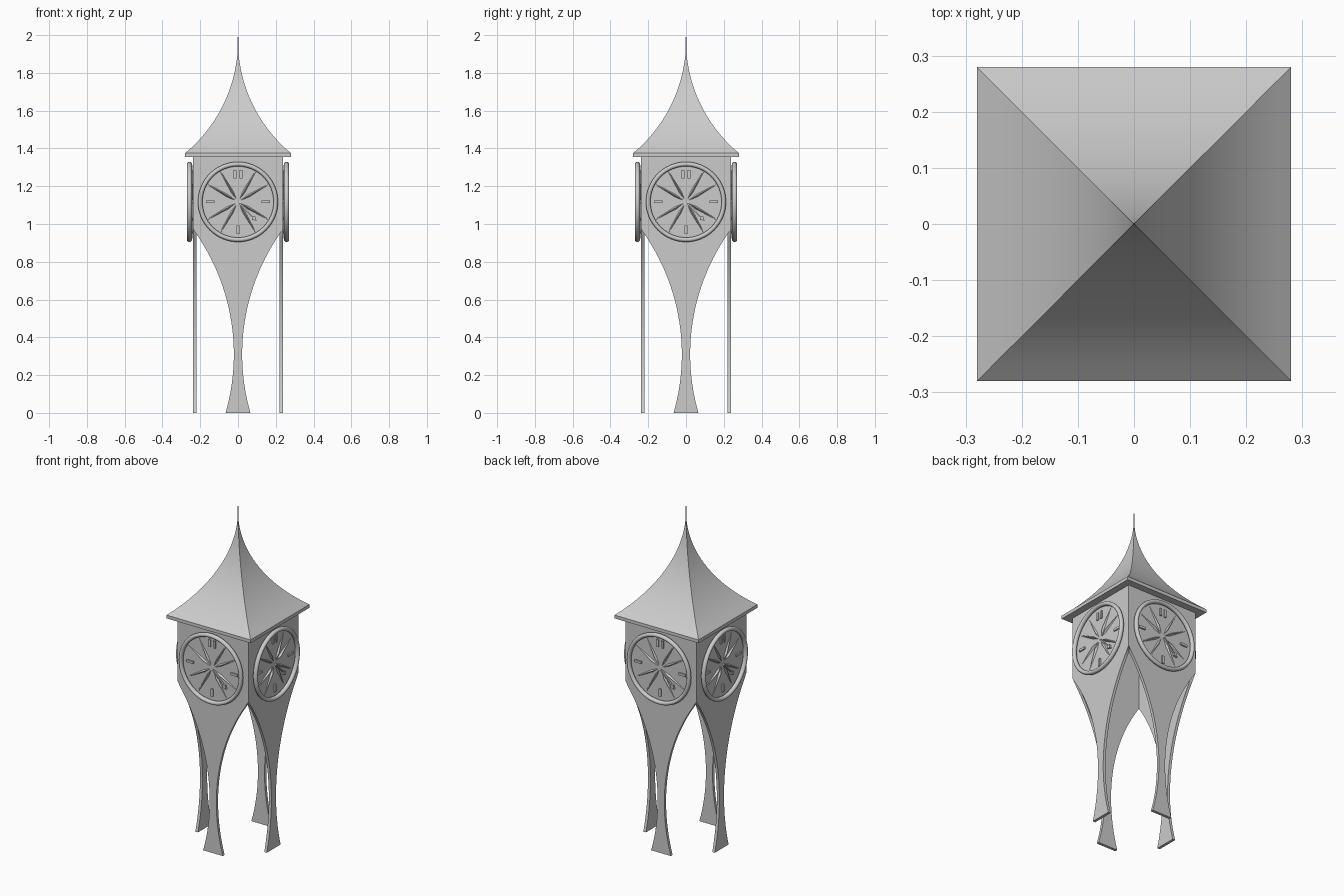
import bpy, bmesh, math
from mathutils import Matrix, Vector

cube = bpy.data.objects.get("Cube")
if cube:
    bpy.data.objects.remove(cube, do_unlink=True)

grey = bpy.data.materials.new("stone grey")
grey.use_nodes = True
grey.diffuse_color = (0.6, 0.6, 0.6, 1)
grey.node_tree.nodes["Principled BSDF"].inputs["Base Color"].default_value = grey.diffuse_color

HALF, THICK = 0.238, 0.017      # tower half width and wall thickness
EAVE, EAVE_Z, TIP = 0.28, 1.375, 1.97
CLOCK_Z, FACE_Y = 1.117, -0.242


def finish(name, bm, angle=30):
    bmesh.ops.recalc_face_normals(bm, faces=bm.faces)
    mesh = bpy.data.meshes.new(name)
    bm.to_mesh(mesh)
    bm.free()
    mesh.materials.append(grey)
    ob = bpy.data.objects.new(name, mesh)
    bpy.context.collection.objects.link(ob)
    bpy.ops.object.select_all(action='DESELECT')
    ob.select_set(True)
    bpy.context.view_layer.objects.active = ob
    bpy.ops.object.shade_smooth_by_angle(angle=math.radians(angle))
    return ob


def bridge(bm, loops):
    """Join vertex loops into a closed skin with caps."""
    for a, b in zip(loops, loops[1:]):
        n = len(a)
        for i in range(n):
            bm.faces.new((a[i], a[(i + 1) % n], b[(i + 1) % n], b[i]))
    bm.faces.new(loops[0])
    bm.faces.new(loops[-1])


def on_dial(points, y):
    return [Vector((x, y, CLOCK_Z + z)) for x, z in points]


def prism(bm, points, y0, y1):
    bridge(bm, [[bm.verts.new(p) for p in on_dial(points, y)] for y in (y0, y1)])


def turned(points, clock_angle):
    """Turn points drawn towards twelve clockwise round the dial."""
    rot = Matrix.Rotation(-clock_angle, 2)
    return [tuple(rot @ Vector(p)) for p in points]


def ridge(bm, points, angle, height):
    """Low faceted spike standing off the dial."""
    base = [bm.verts.new(p) for p in on_dial(turned(points, angle), FACE_Y)]
    peak = turned([(0, points[1][1])], angle)
    top = bm.verts.new(on_dial(peak, FACE_Y - height)[0])
    for i in range(len(base)):
        bm.faces.new((base[i], base[(i + 1) % len(base)], top))
    bm.faces.new(base)


# Roof: square eave slab running into a concave spire
bm = bmesh.new()
rise = TIP - EAVE_Z
radius = (rise ** 2 + EAVE ** 2) / (2 * EAVE)
profile = [(EAVE, 1.355), (EAVE, EAVE_Z)]
for i in range(1, 25):
    z = EAVE_Z + rise * i / 24
    w = radius - math.sqrt(radius ** 2 - (TIP - z) ** 2)
    profile.append((max(w, 0.002), z))
profile.append((0.001, 2.0))
corners = ((-1, -1), (1, -1), (1, 1), (-1, 1))
bridge(bm, [[bm.verts.new((sx * w, sy * w, z)) for sx, sy in corners] for w, z in profile])
finish("roof", bm)


# Wall panel that narrows into a flared leg, mitred at the corners
def wall():
    bm = bmesh.new()
    heights = [0.975 * i / 32 for i in range(33)]
    half = [(min(HALF, 0.022 + 1.12 - math.sqrt(1.12 ** 2 - (z - 0.31) ** 2)), z) for z in heights]
    half += [(HALF, 1.0), (HALF, 1.355)]
    loops = []
    for w, z in half:
        inner = min(w, HALF - THICK)
        loops.append([bm.verts.new(p) for p in ((-w, -HALF, z), (w, -HALF, z),
                      (inner, THICK - HALF, z), (-inner, THICK - HALF, z))])
    bridge(bm, loops)
    return finish("wall_and_leg", bm)


# Clock rim: rounded ring
def rim():
    bm = bmesh.new()
    rings = []
    for i in range(64):
        a = math.tau * i / 64
        ring = []
        for j in range(12):
            b = math.tau * j / 12
            r = 0.2 + 0.012 * math.cos(b)
            ring.append(bm.verts.new((r * math.sin(a), -0.257 + 0.0135 * math.sin(b),
                                      CLOCK_Z + r * math.cos(a))))
        rings.append(ring)
    for a, b in zip(rings, rings[1:] + rings[:1]):
        for j in range(12):
            bm.faces.new((a[j], a[(j + 1) % 12], b[(j + 1) % 12], b[j]))
    return finish("clock_rim", bm, 60)


def dial():
    bm = bmesh.new()
    circle = [(0.195 * math.sin(math.tau * i / 64), 0.195 * math.cos(math.tau * i / 64))
              for i in range(64)]
    prism(bm, circle, FACE_Y, -HALF + 0.005)
    return finish("clock_dial", bm)


# Long spikes at the hours between the quarters, plain blocks at the quarters
def markers():
    bm = bmesh.new()
    spike = [(0, 0.018), (0.007, 0.06), (0.002, 0.188), (-0.002, 0.188), (-0.007, 0.06)]
    for hour in range(12):
        angle = math.tau * hour / 12
        if hour % 3:
            ridge(bm, spike, angle, 0.012)
            continue
        for x in ((-0.016, 0.016) if hour == 0 else (0,)):
            block = [(x - 0.007, 0.125), (x + 0.007, 0.125), (x + 0.007, 0.17), (x - 0.007, 0.17)]
            prism(bm, turned(block, angle), FACE_Y, FACE_Y - 0.008)
    return finish("hour_markers", bm)


# Hour hand with a diamond near its end
def hand():
    bm = bmesh.new()
    angle = math.radians(136)
    shaft = [(-0.004, 0.01), (0.004, 0.01), (0.002, 0.14), (-0.002, 0.14)]
    diamond = [(0, 0.105), (0.012, 0.12), (0, 0.138), (-0.012, 0.12)]
    prism(bm, turned(shaft, angle), FACE_Y, FACE_Y - 0.01)
    prism(bm, turned(diamond, angle), FACE_Y, FACE_Y - 0.012)
    return finish("hour_hand", bm)


# Repeat the front on all four sides
sides = ("front", "left", "back", "right")
for part in (wall(), rim(), dial(), markers(), hand()):
    base = part.name
    for turn, side in enumerate(sides):
        ob = part if turn == 0 else part.copy()
        if turn:
            bpy.context.collection.objects.link(ob)
        ob.name = side + "_" + base
        ob.rotation_euler.z = turn * math.pi / 2
